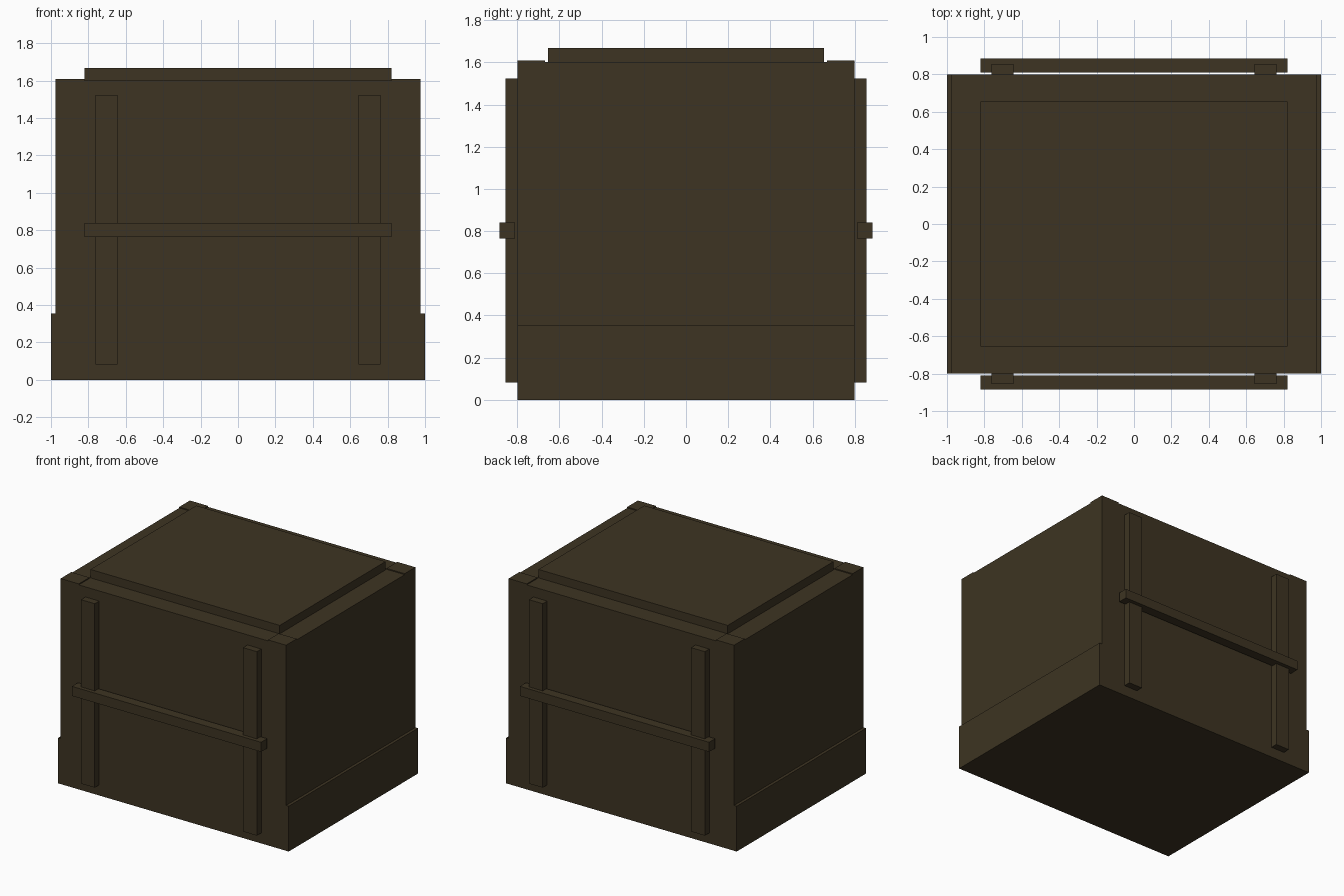
import bpy

if "Cube" in bpy.data.objects:
    bpy.data.objects.remove(bpy.data.objects["Cube"])

# One dark olive wood colour for the whole crate
wood = bpy.data.materials.new("dark olive wood")
wood.diffuse_color = (0.047, 0.034, 0.016, 1)
wood.use_nodes = True
wood.node_tree.nodes["Principled BSDF"].inputs["Base Color"].default_value = wood.diffuse_color


def box(name, x, y, z):
    """Box spanning the given (min, max) ranges."""
    bpy.ops.mesh.primitive_cube_add(size=1, location=[(a + b) / 2 for a, b in (x, y, z)])
    ob = bpy.context.object
    ob.name = name
    ob.scale = [b - a for a, b in (x, y, z)]
    bpy.ops.object.transform_apply(location=False, rotation=False, scale=True)
    ob.data.materials.append(wood)
    return ob


def span(sign, a, b):
    """Range a..b on the positive or negative side."""
    return tuple(sorted((sign * a, sign * b)))


# Main body and raised lid panel
box("crate_body", (-0.977, 0.977), (-0.8, 0.8), (0, 1.602))
box("lid_panel", (-0.82, 0.82), (-0.655, 0.655), (1.602, 1.668))

for sx, side in ((-1, "left"), (1, "right")):
    # Thick skirting board low on each side
    box(f"{side}_base_board", span(sx, 0.977, 1.0), (-0.8, 0.8), (0, 0.355))

for sy, end in ((-1, "front"), (1, "back")):
    # Cross bar over the battens
    box(f"{end}_cross_bar", (-0.82, 0.82), span(sy, 0.81, 0.885), (0.765, 0.84))
    for sx, side in ((-1, "left"), (1, "right")):
        # Upright battens and low corner caps
        box(f"{end}_{side}_batten", span(sx, 0.643, 0.762), span(sy, 0.8, 0.855), (0.082, 1.523))
        box(f"{end}_{side}_corner_cap", span(sx, 0.82, 0.977), span(sy, 0.668, 0.8), (1.602, 1.61))
